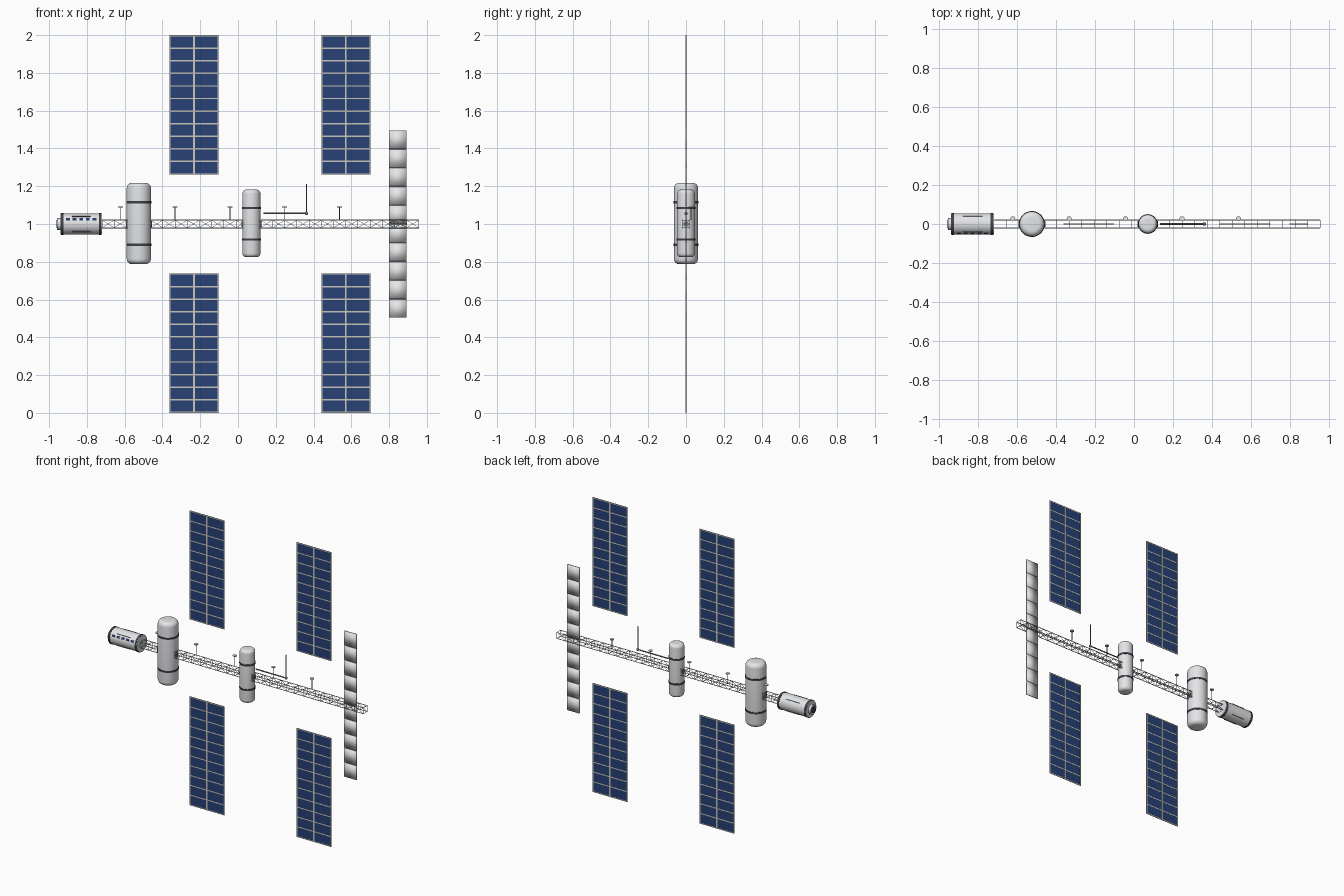
import bpy, bmesh, math
from mathutils import Vector, Matrix

cube = bpy.data.objects.get("Cube")
if cube:
    bpy.data.objects.remove(cube, do_unlink=True)


def material(name, rgb, rough=0.6):
    m = bpy.data.materials.new(name)
    m.use_nodes = True
    m.diffuse_color = (*rgb, 1)
    m.node_tree.nodes["Principled BSDF"].inputs["Base Color"].default_value = (*rgb, 1)
    m.node_tree.nodes["Principled BSDF"].inputs["Roughness"].default_value = rough
    return m


HULL = material("hull white", (0.78, 0.79, 0.81))
DARK = material("dark trim", (0.05, 0.052, 0.06))
TRUSS = material("truss silver", (0.66, 0.67, 0.69))
CELL = material("solar blue", (0.02, 0.053, 0.18))
FRAME = material("frame beige", (0.60, 0.57, 0.50))
RADIATOR = material("radiator white", (0.78, 0.79, 0.80))
GLASS = material("window blue", (0.02, 0.04, 0.12))
METAL = material("fitting grey", (0.22, 0.225, 0.24))

MID = 1.0  # height of the truss axis


def finish(name, bm, mat, smooth_angle=0):
    bmesh.ops.recalc_face_normals(bm, faces=bm.faces)
    me = bpy.data.meshes.new(name)
    bm.to_mesh(me)
    bm.free()
    me.materials.append(mat)
    ob = bpy.data.objects.new(name, me)
    bpy.context.scene.collection.objects.link(ob)
    if smooth_angle:
        bpy.ops.object.select_all(action='DESELECT')
        ob.select_set(True)
        bpy.context.view_layer.objects.active = ob
        bpy.ops.object.shade_smooth_by_angle(angle=math.radians(smooth_angle))


def add_box(bm, centre, size):
    bmesh.ops.create_cube(bm, size=1, matrix=Matrix.Translation(centre) @ Matrix.Diagonal((*size, 1)))


def add_rod(bm, a, b, r, sides=6):
    a, b = Vector(a), Vector(b)
    d = b - a
    turn = d.to_track_quat('Z', 'Y').to_matrix().to_4x4()
    bmesh.ops.create_cone(bm, cap_ends=True, segments=sides, radius1=r, radius2=r,
                          depth=d.length, matrix=Matrix.Translation((a + b) / 2) @ turn)


def rod(name, a, b, r, mat, sides=32):
    bm = bmesh.new()
    add_rod(bm, a, b, r, sides)
    finish(name, bm, mat, 46)


def tank(name, x, r, bottom, top, corner):
    """Upright rounded pressure module, lathed from a profile."""
    prof = [(0, bottom)]
    for end, sign in ((bottom, 1), (top, -1)):
        arc = [(r - corner + corner * math.sin(t), end + sign * corner * (1 - math.cos(t)))
               for t in (math.pi / 2 * i / 6 for i in range(7))]
        prof += arc if sign > 0 else arc[::-1]
    prof.append((0, top))
    bm = bmesh.new()
    vs = [bm.verts.new((x + p, 0, z)) for p, z in prof]
    es = [bm.edges.new(e) for e in zip(vs, vs[1:])]
    bmesh.ops.spin(bm, geom=vs + es, cent=(x, 0, 0), axis=(0, 0, 1),
                   angle=2 * math.pi, steps=36, use_duplicate=False)
    bmesh.ops.remove_doubles(bm, verts=bm.verts, dist=1e-5)
    finish(name, bm, HULL, 35)


# Truss: four rails, square rungs and crossed braces front and back
x0, x1, h, bays = -0.72, 0.957, 0.02, 26
step = (x1 - x0) / bays
bm = bmesh.new()
for y in (-h, h):
    for z in (MID - h, MID + h):
        add_rod(bm, (x0, y, z), (x1, y, z), 0.0026)
for i in range(bays + 1):
    x = x0 + i * step
    for s in (-h, h):
        add_rod(bm, (x, s, MID - h), (x, s, MID + h), 0.0014, 5)
        add_rod(bm, (x, -h, MID + s), (x, h, MID + s), 0.0014, 5)
        if i < bays:
            add_rod(bm, (x, s, MID - h), (x + step, s, MID + h), 0.0011, 5)
            add_rod(bm, (x, s, MID + h), (x + step, s, MID - h), 0.0011, 5)
finish("truss", bm, TRUSS)

# Upright modules with dark bands and couplings to the truss
for name, x, r, lo, hi, bands in (("large_module", -0.525, 0.064, 0.787, 1.218, (0.89, 1.115)),
                                  ("small_module", 0.071, 0.048, 0.824, 1.182, (0.918, 1.085))):
    tank(name, x, r, lo, hi, r * 0.45)
    for z in bands:
        rod(name + "_band", (x, 0, z - 0.006), (x, 0, z + 0.006), r + 0.0025, DARK)
    rod(name + "_coupling", (x - r - 0.005, 0, MID), (x + r + 0.005, 0, MID), 0.015, METAL)

# Crew module lying along the truss
R = 0.055
rod("crew_module", (-0.94, 0, MID), (-0.72, 0, MID), R, HULL)
for x in (-0.931, -0.731):
    rod("crew_band", (x - 0.006, 0, MID), (x + 0.006, 0, MID), R + 0.002, DARK)
rod("docking_port", (-0.957, 0, MID), (-0.94, 0, MID), 0.031, HULL)
rod("docking_hatch", (-0.96, 0, MID), (-0.956, 0, MID), 0.022, DARK)

# Row of windows on the front and four grab rails
bm = bmesh.new()
tilt = math.asin(0.024 / R)
for i in range(5):
    m = Matrix.Translation((-0.90 + i * 0.035, 0, MID)) @ Matrix.Rotation(-tilt, 4, 'X')
    bmesh.ops.create_cube(bm, size=1, matrix=m @ Matrix.Translation((0, -R, 0))
                          @ Matrix.Diagonal((0.02, 0.004, 0.014, 1)))
finish("crew_windows", bm, GLASS)
bm = bmesh.new()
for y in (-0.04, 0.04):
    for z in (-0.04, 0.04):
        add_rod(bm, (-0.88, y, MID + z), (-0.78, y, MID + z), 0.0022)
finish("grab_rails", bm, METAL)

# Four solar wings: blanket, cell dividers, side rails and mast
ROWS, LENGTH, HALF = 11, 0.738, 0.130
for x in (-0.233, 0.571):
    for sign, side in ((1, "upper"), (-1, "lower")):
        mid_z = MID + sign * (1 - LENGTH / 2)
        cells, frame = bmesh.new(), bmesh.new()
        add_box(cells, (x, 0, mid_z), (2 * HALF, 0.0015, LENGTH))
        for s in (-1, 1):
            add_box(frame, (x + s * (HALF - 0.003), 0, mid_z), (0.006, 0.0035, LENGTH))
        for i in range(ROWS + 1):
            z = mid_z + (i / ROWS - 0.5) * (LENGTH - 0.006)
            add_box(frame, (x, 0, z), (2 * HALF, 0.003, 0.007))
        add_box(frame, (x, 0, mid_z), (0.009, 0.006, LENGTH))
        finish(side + "_solar_blanket", cells, CELL)
        finish(side + "_solar_frame", frame, FRAME)

# Radiator: a column of ten softly shaded slats joined by dark hinges
slats, hinges = bmesh.new(), bmesh.new()
pitch = 0.0993
for i in range(10):
    z = MID + (i - 4.5) * pitch
    add_box(slats, (0.846, 0, z), (0.092, 0.006, pitch - 0.003))
    if i < 9:
        add_box(hinges, (0.846, 0, z + pitch / 2), (0.092, 0.003, 0.004))
finish("radiator_slats", slats, RADIATOR, 180)
finish("radiator_hinges", hinges, METAL)

# Small dish antennas along the back top rail
for i in range(5):
    x, y = -0.623 + i * 0.29, 0.027
    rod("antenna_pole", (x, y, MID + h), (x, y, 1.088), 0.002, METAL, 8)
    rod("antenna_dish", (x, y, 1.087), (x, y, 1.092), 0.013, HULL, 16)

# Jointed manipulator arm
elbow = (0.362, 0, 1.056)
rod("arm_boom", (0.134, 0, 1.056), elbow, 0.004, METAL, 12)
rod("arm_forearm", elbow, (0.362, 0, 1.213), 0.003, METAL, 12)
bm = bmesh.new()
bmesh.ops.create_uvsphere(bm, u_segments=16, v_segments=10, radius=0.009,
                          matrix=Matrix.Translation(elbow))
finish("arm_elbow", bm, METAL, 35)
